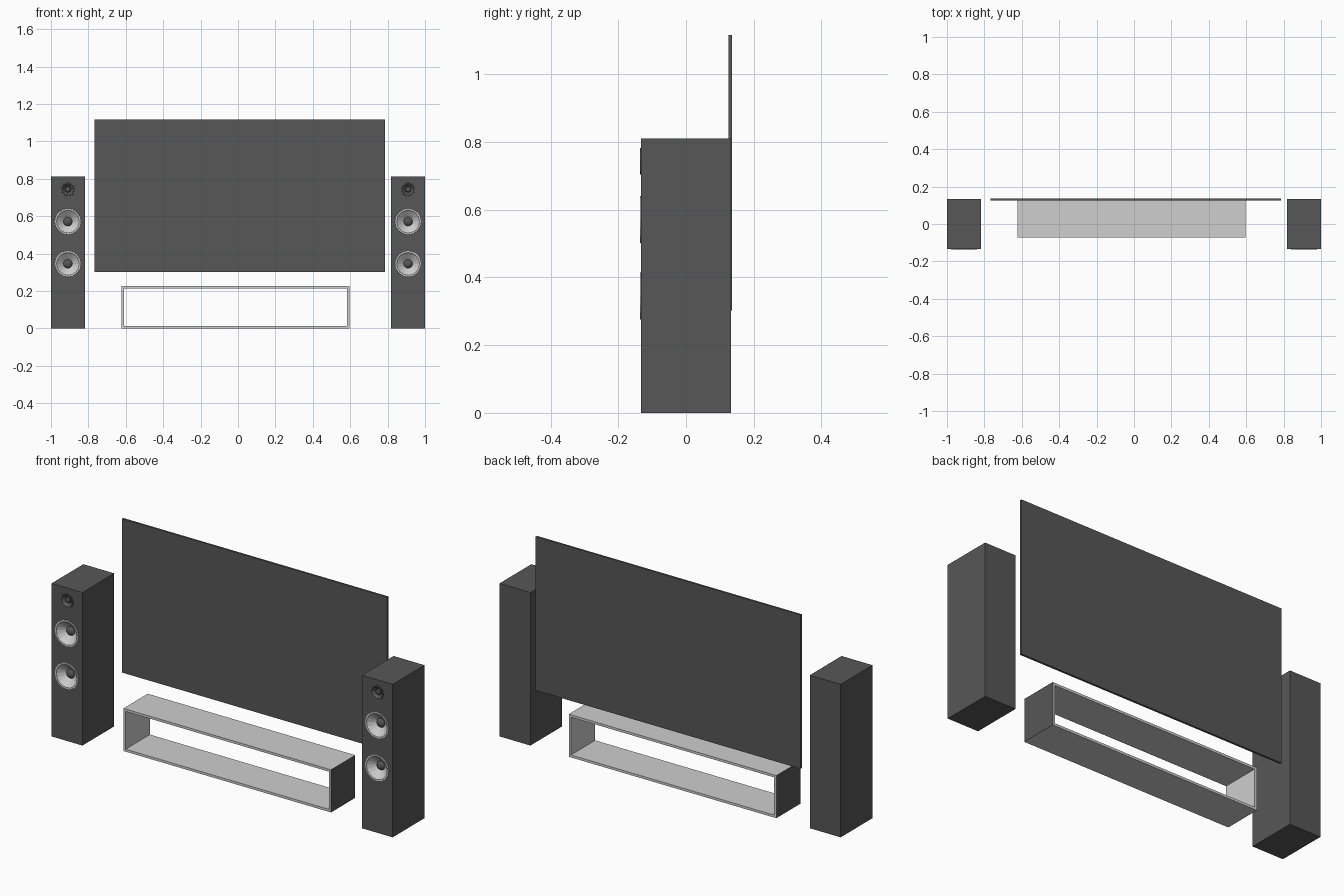
import bpy, bmesh, math

if "Cube" in bpy.data.objects:
    bpy.data.objects.remove(bpy.data.objects["Cube"])


def material(name, v):
    m = bpy.data.materials.new(name)
    m.diffuse_color = (v, v, v, 1)
    m.use_nodes = True
    m.node_tree.nodes["Principled BSDF"].inputs["Base Color"].default_value = m.diffuse_color
    return m


DARK = material("dark grey", 0.095)
LIGHT = material("light grey", 0.62)


def finish(name, bm, mats):
    me = bpy.data.meshes.new(name)
    bm.to_mesh(me)
    bm.free()
    for m in mats:
        me.materials.append(m)
    ob = bpy.data.objects.new(name, me)
    bpy.context.collection.objects.link(ob)
    return ob


def box(name, lo, hi, mats):
    bm = bmesh.new()
    bmesh.ops.create_cube(bm, size=1)
    for v in bm.verts:
        v.co = [(lo[i] + hi[i]) / 2 + v.co[i] * (hi[i] - lo[i]) for i in range(3)]
    return finish(name, bm, mats)


def revolve(name, x, z, profile, sides, mats, dark_from=99):
    """Turn (radius, y) points around a front-to-back axis at x, z."""
    bm = bmesh.new()
    rings = []
    for r, y in profile:
        if r == 0:
            rings.append([bm.verts.new((x, y, z))] * sides)
        else:
            rings.append([bm.verts.new((x + r * math.cos(2 * math.pi * k / sides), y,
                                        z + r * math.sin(2 * math.pi * k / sides)))
                          for k in range(sides)])
    for i, (a, b) in enumerate(zip(rings, rings[1:])):
        for k in range(sides):
            n = (k + 1) % sides
            loop = [a[k], a[n], b[n], b[k]]
            f = bm.faces.new(list(dict.fromkeys(loop)))
            f.material_index = 1 if i >= dark_from else 0
    bm.normal_update()
    # the visible side of every ring looks forward
    for f in bm.faces:
        if f.normal.y > 0:
            f.normal_flip()
    return finish(name, bm, mats)


FRONT, BACK = -0.133, 0.133
WOOFER = [(0.070, -0.131), (0.069, -0.136), (0.061, -0.136), (0.057, -0.131),
          (0.024, -0.103), (0.019, -0.110), (0.010, -0.115), (0, -0.116)]
TWEETER = [(0.040, -0.131), (0.039, -0.136), (0.032, -0.136), (0.017, -0.122),
           (0.013, -0.128), (0, -0.131)]


# floor-standing speakers: cabinet with driver openings, two woofers and a tweeter
def speaker(side, cx):
    cab = box(side + "_speaker_cabinet", (cx - 0.0905, FRONT, 0), (cx + 0.0905, BACK, 0.811), [DARK])
    for part, z, r, prof, sides, mats, split in (
            ("lower_woofer", 0.345, 0.062, WOOFER, 16, [LIGHT, DARK], 4),
            ("upper_woofer", 0.571, 0.062, WOOFER, 16, [LIGHT, DARK], 4),
            ("tweeter", 0.743, 0.035, TWEETER, 8, [DARK], 99)):
        revolve(side + "_" + part, cx, z, prof, sides, mats, split)
        cutter = revolve(side + "_" + part + "_cutter", cx, z,
                         [(0, -0.2), (r, -0.2), (r, -0.09), (0, -0.09)], sides, [DARK])
        bm = bmesh.new()
        bm.from_mesh(cutter.data)
        bmesh.ops.recalc_face_normals(bm, faces=bm.faces)
        bm.to_mesh(cutter.data)
        bm.free()
        cutter.hide_render = True
        mod = cab.modifiers.new("opening", 'BOOLEAN')
        mod.operation = 'DIFFERENCE'
        mod.solver = 'EXACT'
        mod.object = cutter
        bpy.context.view_layer.objects.active = cab
        bpy.ops.object.modifier_apply(modifier=mod.name)
        bpy.data.objects.remove(cutter)


speaker("left", -0.9095)
speaker("right", 0.9095)

# flat television panel
box("television_panel", (-0.767, 0.125, 0.302), (0.786, 0.136, 1.117), [DARK])

# open media console: light boards, dark outer ends
X0, X1, Y0, Y1, H, T = -0.622, 0.595, -0.071, 0.132, 0.226, 0.013
box("console_top", (X0 + T, Y0, H - T), (X1 - T, Y1, H), [LIGHT])
box("console_bottom", (X0 + T, Y0, 0), (X1 - T, Y1, T), [LIGHT])
for name, a, b, sign in (("console_left_end", X0, X0 + T, -1), ("console_right_end", X1 - T, X1, 1)):
    end = box(name, (a, Y0, 0), (b, Y1, H), [LIGHT, DARK])
    for p in end.data.polygons:
        p.material_index = 1 if p.normal.x * sign > 0.5 else 0
